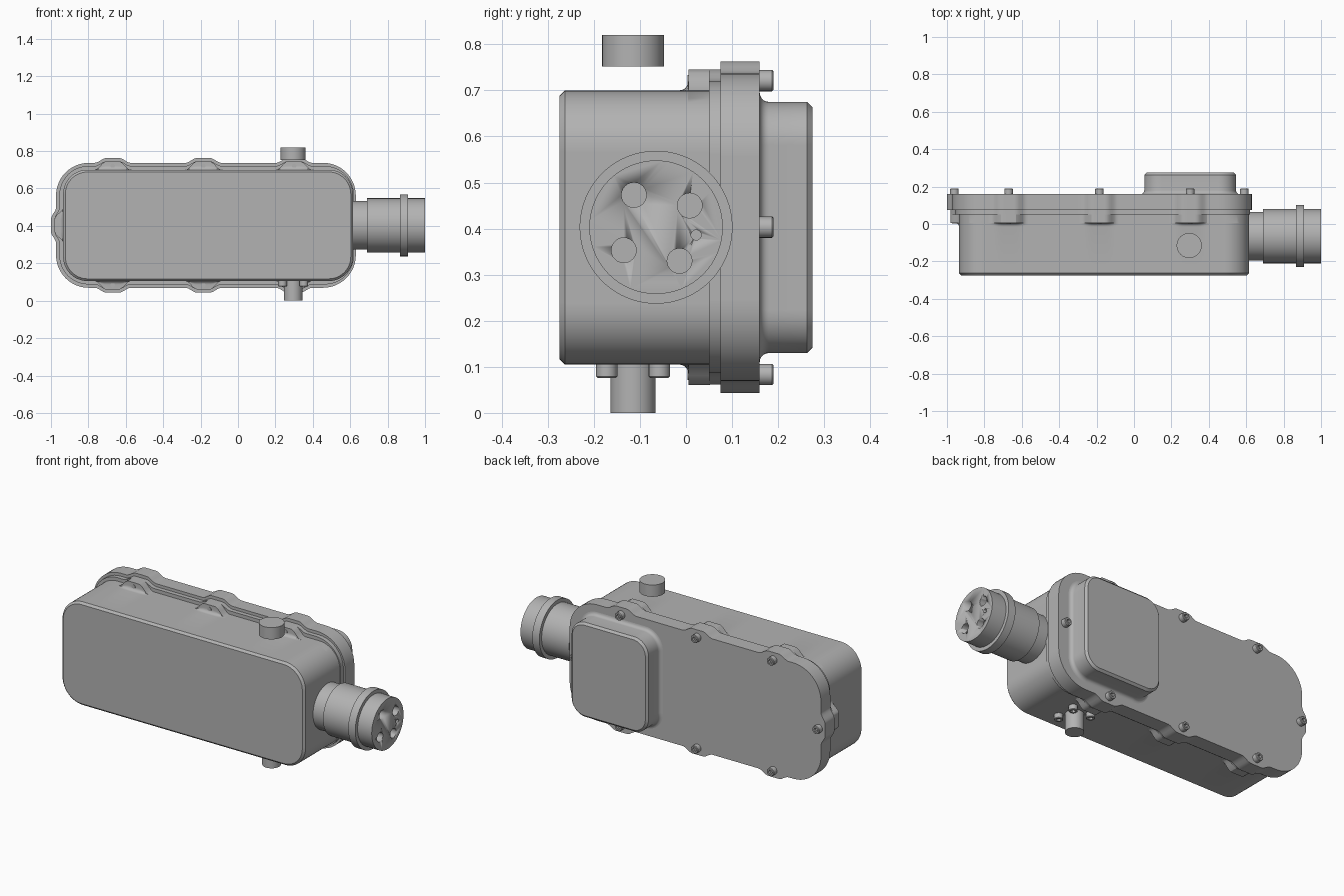
import bpy, bmesh, math
from mathutils import Vector

cube = bpy.data.objects.get("Cube")
if cube:
    bpy.data.objects.remove(cube, do_unlink=True)

grey = bpy.data.materials.new("plain_grey")
grey.use_nodes = True
tone = (0.45, 0.45, 0.45, 1)
grey.diffuse_color = tone
grey.node_tree.nodes["Principled BSDF"].inputs["Base Color"].default_value = tone

LOBES_X = (-0.67, -0.185, 0.30)
MID_Z = 0.403


def loft(name, rings, angle=30):
    """Skin equal-length rings and close both ends."""
    bm = bmesh.new()
    rows = [[bm.verts.new(p) for p in ring] for ring in rings]
    n = len(rows[0])
    for a, b in zip(rows, rows[1:]):
        for i in range(n):
            j = (i + 1) % n
            bm.faces.new((a[i], a[j], b[j], b[i]))
    bm.faces.new(rows[0])
    bm.faces.new(rows[-1])
    bmesh.ops.recalc_face_normals(bm, faces=bm.faces)
    mesh = bpy.data.meshes.new(name)
    bm.to_mesh(mesh)
    bm.free()
    obj = bpy.data.objects.new(name, mesh)
    bpy.context.collection.objects.link(obj)
    mesh.materials.append(grey)
    bpy.ops.object.select_all(action="DESELECT")
    obj.select_set(True)
    bpy.context.view_layer.objects.active = obj
    bpy.ops.object.shade_smooth_by_angle(angle=math.radians(angle))
    return obj


def lobe(distance):
    """Flat-topped bump that blends smoothly into the edge."""
    t = min(max((0.095 - abs(distance)) / 0.06, 0), 1)
    return t * t * (3 - 2 * t)


def outline(box, radius, y, grow=0, bump=0):
    """Rounded rectangle in the xz plane, with screw lobes on three sides."""
    x0, x1, z0, z1 = box
    x0, x1, z0, z1 = x0 - grow, x1 + grow, z0 - grow, z1 + grow
    r = max(radius + grow, 0.01)
    centres = [(x1 - r, z1 - r), (x0 + r, z1 - r), (x0 + r, z0 + r), (x1 - r, z0 + r)]
    pts = []
    for k, (cx, cz) in enumerate(centres):
        for s in range(13):
            a = math.pi / 2 * (k + s / 12)
            pts.append(Vector((cx + r * math.cos(a), y, cz + r * math.sin(a))))
        # straight run to the next corner, pushed outward at the lobes
        a = math.pi / 2 * (k + 1)
        normal = Vector((math.cos(a), 0, math.sin(a)))
        nx, nz = centres[(k + 1) % 4]
        start, end = pts[-1].copy(), Vector((nx, y, nz)) + normal * r
        for s in range(1, 96):
            p = start.lerp(end, s / 96)
            if k in (0, 2):
                h = max(lobe(p.x - x) for x in LOBES_X)
            else:
                h = lobe(p.z - MID_Z) if k == 1 else 0
            pts.append(p + normal * bump * h)
    return pts


def turned(name, centre, axis, profile, n=40, hexes=()):
    """Revolve (distance, radius) pairs round an axis; chosen rings are hexagons."""
    turn = Vector(axis).to_track_quat("Z", "Y")
    rings = []
    for i, (d, r) in enumerate(profile):
        ring = []
        for s in range(n):
            a = 2 * math.pi * s / n
            q = r
            if i in hexes:
                q = r / math.cos(a % (math.pi / 3) - math.pi / 6)
            ring.append(Vector(centre) + turn @ Vector((q * math.cos(a), q * math.sin(a), d)))
        rings.append(ring)
    return loft(name, rings)


def screw(name, centre, axis, height):
    profile = [(0, 0.023), (height - 0.003, 0.023), (height, 0.02),
               (height, 0.011), (height - 0.015, 0.011)]
    turned(name, centre, axis, profile, 24, (3, 4))


# Housing with filleted screw bosses
body = (-0.935, 0.615, 0.105, 0.70)
rings = [outline(body, 0.13, -0.275, -0.012), outline(body, 0.13, -0.263)]
for s in range(6):
    a = math.pi / 2 * s / 5
    rings.append(outline(body, 0.13, -0.015 + 0.02 * math.sin(a), 0, 0.02 * (1 - math.cos(a))))
rings += [outline(body, 0.13, y, 0, 0.045) for y in (0.005, 0.052)]
loft("housing", rings)

# Flange and lid
flange = (-0.955, 0.62, 0.087, 0.72)
loft("housing_flange", [outline(flange, 0.155, y, 0, 0.025) for y in (0.05, 0.076)])
lid = (-0.973, 0.63, 0.069, 0.737)
loft("lid", [outline(lid, 0.175, y, 0, 0.026) for y in (0.075, 0.16)])

# Raised cover on the lid, with a fillet at its foot
cover = (0.055, 0.545, 0.13, 0.675)
rings = []
for s in range(6):
    a = math.pi / 2 * s / 5
    rings.append(outline(cover, 0.09, 0.18 - 0.02 * math.cos(a), 0.02 * (1 - math.sin(a))))
rings += [outline(cover, 0.09, 0.263), outline(cover, 0.09, 0.275, -0.012)]
loft("lid_cover", rings)

# Lid screws and their shank ends
spots = [(x, z) for x in LOBES_X for z in (0.083, 0.721)] + [(-0.96, MID_Z), (0.59, MID_Z)]
for i, (x, z) in enumerate(spots):
    screw(f"lid_screw_{i + 1}", (x, 0.159, z), (0, 1, 0), 0.031)
    turned(f"screw_shank_{i + 1}", (x, 0.003, z), (0, 1, 0), [(0, 0.012), (0.15, 0.012)], 20)

# Side connector with pin sockets
plug = turned("connector", (0, -0.065, MID_Z), (1, 0, 0),
              [(0.60, 0.13), (0.69, 0.13), (0.69, 0.145), (0.865, 0.145), (0.865, 0.166),
               (0.91, 0.166), (0.91, 0.145), (1.0, 0.145)], 64)
sockets = [(-0.113, 0.473, 0.027), (0.008, 0.45, 0.027), (-0.135, 0.353, 0.027),
           (-0.014, 0.33, 0.027), (0.022, 0.386, 0.011)]
for y, z, r in sockets:
    cutter = turned("socket_cutter", (0.92, y, z), (1, 0, 0), [(0, r), (0.1, r)], 24)
    cutter.hide_render = True
    cut = plug.modifiers.new("socket", "BOOLEAN")
    cut.operation = "DIFFERENCE"
    cut.solver = "EXACT"
    cut.object = cutter
    bpy.context.view_layer.objects.active = plug
    bpy.ops.object.modifier_apply(modifier=cut.name)
    bpy.data.objects.remove(cutter, do_unlink=True)

# Bottom pipe with four screws, and the cap above
px, py = 0.295, -0.115
turned("bottom_pipe", (px, py, 0), (0, 0, 1), [(0, 0.049), (0.11, 0.049)])
for i, (sx, sy) in enumerate([(-1, -1), (1, -1), (1, 1), (-1, 1)]):
    screw(f"pipe_screw_{i + 1}", (px + sx * 0.057, py + sy * 0.057, 0.107), (0, 0, -1), 0.031)
turned("top_cap", (px, py, 0.752), (0, 0, 1), [(0, 0.067), (0.068, 0.067)], 48)
